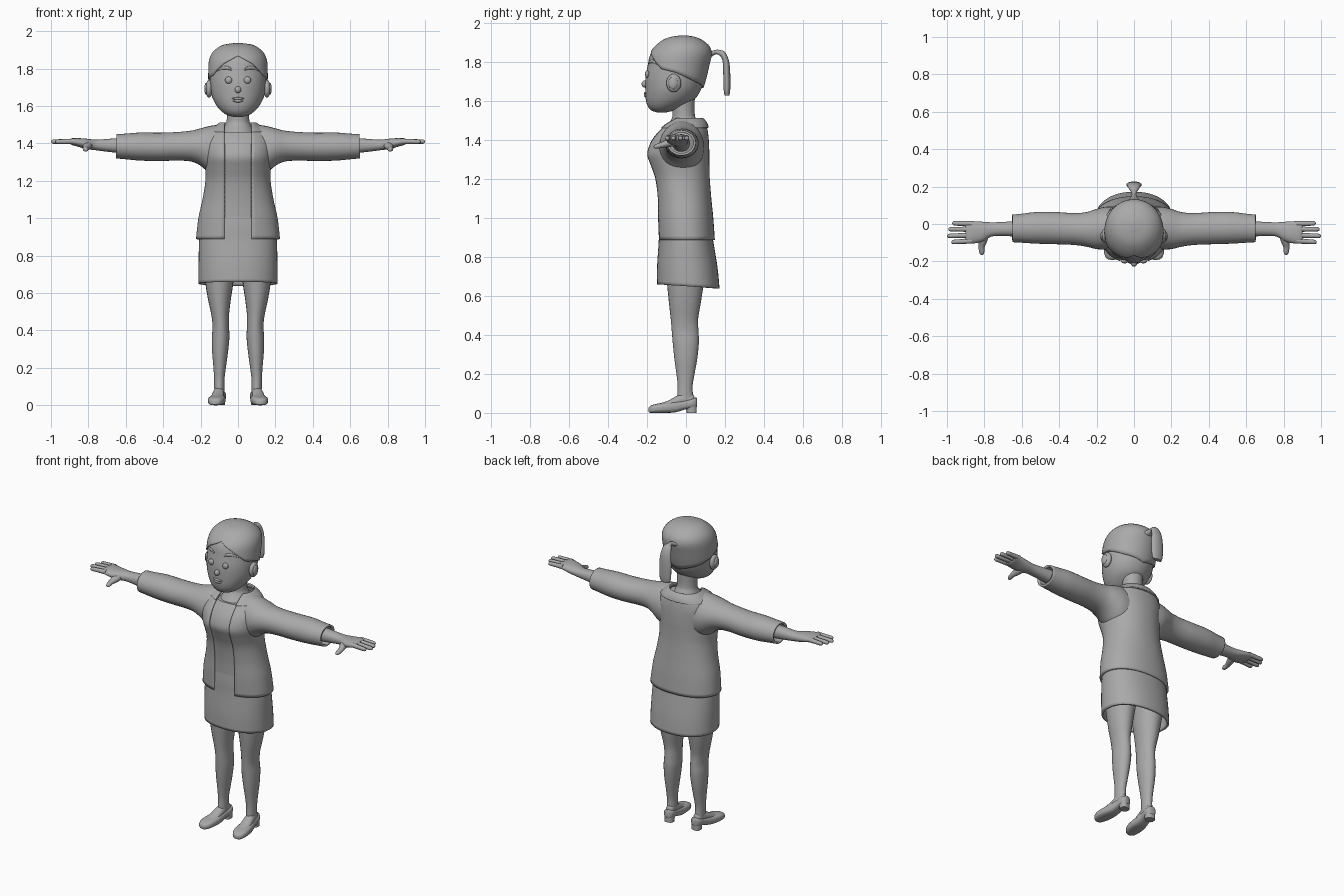
import bpy, bmesh, math
from mathutils import Vector

grey = bpy.data.materials.new("plain grey")
grey.diffuse_color = (0.4, 0.4, 0.4, 1)


def finish(name, bm, mirror=False, thick=0, fix=False):
    """Turn a bmesh into a smooth shaded object, optionally mirrored or thickened."""
    if fix:
        bmesh.ops.recalc_face_normals(bm, faces=bm.faces[:])
    me = bpy.data.meshes.new(name)
    bm.to_mesh(me)
    bm.free()
    me.materials.append(grey)
    ob = bpy.data.objects.new(name, me)
    bpy.context.collection.objects.link(ob)
    bpy.ops.object.select_all(action='DESELECT')
    ob.select_set(True)
    bpy.context.view_layer.objects.active = ob
    bpy.ops.object.shade_smooth_by_angle(angle=math.radians(40))
    if thick:
        m = ob.modifiers.new("thickness", 'SOLIDIFY')
        m.thickness, m.offset = thick, -1
    if mirror:
        ob.modifiers.new("mirror", 'MIRROR')
    return ob


def spline(rows, steps=4):
    """Catmull-Rom interpolation of rows of numbers."""
    out = []
    for i in range(len(rows) - 1):
        a, b, c, d = (rows[max(0, min(len(rows) - 1, k))] for k in range(i - 1, i + 3))
        for s in range(steps):
            t = s / steps
            out.append([0.5 * (2 * q + (r - p) * t + (2 * p - 5 * q + 4 * r - w) * t * t
                               + (3 * q - p - 3 * r + w) * t ** 3)
                        for p, q, r, w in zip(a, b, c, d)])
    return out + [list(rows[-1])]


# Rings are stored as centre, first half axis, second half axis
def zring(z, hw, yf, yb, cx=0):
    return (cx, (yf + yb) / 2, z, hw, 0, 0, 0, (yf - yb) / 2, 0)


def xring(x, y0, y1, z0, z1):
    return (x, (y0 + y1) / 2, (z0 + z1) / 2, 0, (y1 - y0) / 2, 0, 0, 0, (z1 - z0) / 2)


def yring(y, cx, hw, z0, z1):
    return (cx, y, (z0 + z1) / 2, hw, 0, 0, 0, 0, (z1 - z0) / 2)


def power(v, p):
    return math.copysign(abs(v) ** p, v)


def point(r, a, p=1):
    return (Vector(r[:3]) + Vector(r[3:6]) * power(math.sin(a), p)
            + Vector(r[6:9]) * power(math.cos(a), p))


def skin(grid, closed=True, caps=False):
    bm = bmesh.new()
    vs = [[bm.verts.new(co) for co in row] for row in grid]
    n = len(vs[0])
    for lo, hi in zip(vs, vs[1:]):
        for j in range(n if closed else n - 1):
            k = (j + 1) % n
            bm.faces.new((lo[j], lo[k], hi[k], hi[j]))
    if caps:
        bm.faces.new(vs[0])
        bm.faces.new(vs[-1])
    return bm


def loft(name, rings, n=32, p=1, gap=0, caps=True, mirror=False, thick=0, steps=4):
    grid = []
    for r in spline(rings, steps):
        if gap:
            a0 = math.asin((gap / r[3]) ** (1 / p))
            angles = [a0 + (2 * math.pi - 2 * a0) * j / n for j in range(n + 1)]
        else:
            angles = [2 * math.pi * j / n for j in range(n)]
        grid.append([point(r, a, p) for a in angles])
    caps = caps and not gap
    return finish(name, skin(grid, not gap, caps), mirror, thick, fix=caps)


def ball(name, centre, size, mirror=False):
    bm = bmesh.new()
    bmesh.ops.create_uvsphere(bm, u_segments=20, v_segments=12, radius=1)
    bmesh.ops.scale(bm, vec=size, verts=bm.verts)
    bmesh.ops.translate(bm, vec=centre, verts=bm.verts)
    return finish(name, bm, mirror)


# Head
head_rings = [zring(*r) for r in (
    (1.542, .025, -.15, -.10), (1.552, .06, -.178, -.06), (1.575, .092, -.197, -.01),
    (1.61, .12, -.207, .045), (1.66, .142, -.209, .078), (1.72, .15, -.208, .098),
    (1.78, .151, -.197, .112), (1.84, .147, -.183, .125), (1.88, .13, -.152, .11),
    (1.91, .095, -.11, .07), (1.923, .06, -.07, .035), (1.928, .015, -.025, 0))]
loft("head", head_rings, 40)
fine_head = spline(head_rings, 6)


def head_at(z):
    for a, b in zip(fine_head, fine_head[1:]):
        if a[2] <= z <= b[2]:
            t = (z - a[2]) / (b[2] - a[2])
            return [u + (v - u) * t for u, v in zip(a, b)]
    return list(fine_head[-1])


def face_y(x, z):
    r = head_at(z)
    return r[1] + r[7] * math.sqrt(1 - (x / r[3]) ** 2)


# Hair cap with a pointed centre parting and a low nape
hairline = [(0, 1.872), (30, 1.828), (60, 1.765), (90, 1.745), (130, 1.70), (180, 1.665)]


def hair_z(deg):
    deg = min(deg, 360 - deg)
    for (a, za), (b, zb) in zip(hairline, hairline[1:]):
        if a <= deg <= b:
            return za + (zb - za) * (deg - a) / (b - a)


grid = []
for i in range(17):
    row = []
    for j in range(60):
        z0 = hair_z(j * 6)
        z = z0 + (1.928 - z0) * math.sin(i / 16 * math.pi / 2)
        r = head_at(z)
        r[3] += .008
        r[7] -= .008
        r[2] += .008 * i / 16
        row.append(point(r, math.radians(j * 6)))
    grid.append(row)
hair = skin(grid)
hair.faces.new([v for v in hair.verts][-60:])
finish("hair", hair, thick=.014)

# Ponytail: centre y, z, half width, then thickness direction in y and z
loft("ponytail", [(0, y, z, w, 0, 0, 0, ty, tz) for y, z, w, ty, tz in (
    (.12, 1.835, .035, .004, .018), (.15, 1.85, .014, 0, .012), (.168, 1.85, .014, .004, .012),
    (.19, 1.838, .028, .011, .012), (.205, 1.80, .035, .016, .004), (.209, 1.74, .041, .018, 0),
    (.21, 1.66, .039, .017, 0), (.21, 1.628, .03, .012, 0))], 20)

# Face details
ball("nose", (0, -.212, 1.687), (.017, .016, .018))
ball("eye", (.05, face_y(.05, 1.738) - .002, 1.738), (.019, .012, .019), True)
ball("ear", (.155, -.063, 1.692), (.02, .038, .047), True)
ball("ear_inner", (.17, -.066, 1.692), (.01, .024, .032), True)
loft("eyebrow", [xring(x, face_y(x, z) - .006, face_y(x, z) + .006, z - h, z + h) for x, z, h in (
    (.036, 1.795, .005), (.05, 1.802, .009), (.08, 1.803, .008), (.118, 1.786, .002))],
    10, mirror=True)
for name, z, w, h in (("upper_lip", 1.64, .033, .007), ("lower_lip", 1.627, .028, .008)):
    loft(name, [xring(w * t, face_y(w * t, z) - .008 * s, face_y(w * t, z) + .008,
                      z - h * s, z + h * s)
                for t, s in ((-1, .15), (-.6, .75), (0, 1), (.6, .75), (1, .15))], 12)

# Neck and shirt
loft("neck", [zring(*r) for r in (
    (1.40, .12, -.15, .07), (1.46, .088, -.11, .07), (1.50, .068, -.078, .058),
    (1.53, .06, -.07, .045), (1.61, .062, -.075, .045))])

torso = [(.888, .225, -.145, .148), (1.0, .212, -.15, .14), (1.1, .19, -.153, .13),
         (1.2, .174, -.168, .122), (1.27, .176, -.192, .12), (1.325, .182, -.21, .12),
         (1.38, .187, -.195, .118), (1.42, .183, -.17, .115), (1.46, .16, -.135, .109),
         (1.49, .125, -.10, .1), (1.505, .1, -.08, .086)]
d = .016
loft("shirt", [zring(1.008, .208 - d, -.152 + d, .14 - d)] +
     [zring(z, hw - d, yf + d * .8, yb - d) for z, hw, yf, yb in torso[2:-2]], 40, p=.92)

# Open jacket with collar and sleeves
loft("jacket", [zring(*r) for r in torso], 56, p=.92, gap=.074, thick=.013)
loft("collar", [zring(*r) for r in (
    (1.464, .162, -.138, .117), (1.485, .138, -.113, .11), (1.505, .108, -.085, .096),
    (1.512, .096, -.077, .086))], 40, p=.92, gap=.072, thick=.01)
loft("sleeve", [xring(*r) for r in (
    (.10, -.12, .08, 1.23, 1.488), (.15, -.125, .08, 1.255, 1.481), (.20, -.122, .068, 1.295, 1.468),
    (.25, -.11, .052, 1.315, 1.456), (.32, -.1, .046, 1.32, 1.449), (.42, -.096, .052, 1.318, 1.445),
    (.52, -.093, .052, 1.32, 1.446), (.60, -.088, .043, 1.327, 1.44), (.65, -.085, .038, 1.332, 1.438))],
    caps=False, mirror=True, thick=.012)

# Arm, palm, fingers and thumb
loft("arm_and_palm", [xring(*r) for r in (
    (.56, -.07, .02, 1.34, 1.43), (.65, -.066, .014, 1.35, 1.427), (.72, -.064, .01, 1.358, 1.422),
    (.765, -.068, .009, 1.364, 1.42), (.81, -.094, .012, 1.37, 1.425), (.865, -.105, .015, 1.385, 1.429),
    (.89, -.103, .013, 1.392, 1.427), (.90, -.095, .005, 1.40, 1.422))], 24, p=.9, mirror=True)
for name, y0, y1, tip in (("little_finger", .001, .004, .972), ("ring_finger", -.028, -.028, .992),
                          ("middle_finger", -.06, -.064, 1.0), ("index_finger", -.09, -.097, .976)):
    rows = []
    for t, r in ((0, .015), (.45, .013), (.85, .012), (.96, .009), (1, .003)):
        x, y, z = .87 + (tip - .87) * t, y0 + (y1 - y0) * t, 1.411 - .002 * t
        rows.append(xring(x, y - r, y + r, z - r, z + r))
    loft(name, rows, 12, mirror=True, steps=3)
loft("thumb", [yring(y, x, w, z - w * .9, z + w * .9) for y, x, w, z in (
    (-.06, .80, .026, 1.392), (-.095, .808, .022, 1.383), (-.125, .815, .016, 1.374),
    (-.15, .814, .014, 1.368), (-.162, .813, .009, 1.366), (-.166, .813, .003, 1.366))], 12, mirror=True)

# Skirt, with the hem dropping toward the back
skirt = loft("skirt", [zring(*r) for r in (
    (.65, .211, -.148, .172), (.75, .211, -.148, .162), (.88, .208, -.14, .14),
    (.95, .2, -.139, .13), (1.03, .186, -.134, .12))], 48, p=.9, caps=False, thick=.014)
for v in skirt.data.vertices:
    v.co.z -= .065 * v.co.y * max(0, (.88 - v.co.z) / .23)

# Legs
loft("leg", [zring(*r) for r in (
    (.045, .026, -.045, .042, .1), (.09, .027, -.045, .036, .1), (.14, .028, -.043, .034, .1),
    (.2, .033, -.049, .044, .098), (.28, .042, -.06, .058, .096), (.36, .047, -.068, .066, .093),
    (.42, .044, -.073, .064, .092), (.48, .047, -.078, .062, .095), (.56, .06, -.087, .075, .099),
    (.64, .073, -.095, .088, .1), (.74, .085, -.105, .105, .1), (.85, .09, -.11, .11, .1))],
    24, mirror=True)

# Feet and heeled shoes, toes turned a little outward
turn = math.radians(7)


def toe_out(ob):
    for v in ob.data.vertices:
        x, y = v.co.x - .1, v.co.y
        v.co.x = .1 + x * math.cos(turn) - y * math.sin(turn)
        v.co.y = x * math.sin(turn) + y * math.cos(turn)


toe_out(loft("foot", [yring(*r) for r in (
    (-.13, .1, .026, .03, .05), (-.09, .1, .032, .03, .064), (-.05, .1, .031, .03, .086),
    (-.01, .1, .028, .03, .105), (.03, .1, .024, .035, .10), (.042, .1, .014, .045, .085))],
    20, mirror=True))
toe_out(loft("shoe", [yring(*r) for r in (
    (-.193, .1, .012, .004, .026), (-.182, .1, .03, 0, .037), (-.15, .1, .043, 0, .047),
    (-.10, .1, .045, 0, .054), (-.055, .1, .04, .003, .06), (-.01, .1, .034, .016, .066),
    (.03, .1, .033, .024, .075), (.05, .1, .025, .026, .078), (.056, .1, .012, .03, .076))],
    24, p=.7, mirror=True))
toe_out(loft("shoe_heel", [zring(*r) for r in (
    (0, .028, .004, .054, .1), (.02, .028, .002, .054, .1), (.045, .03, -.008, .054, .1))],
    20, p=.7, mirror=True))
